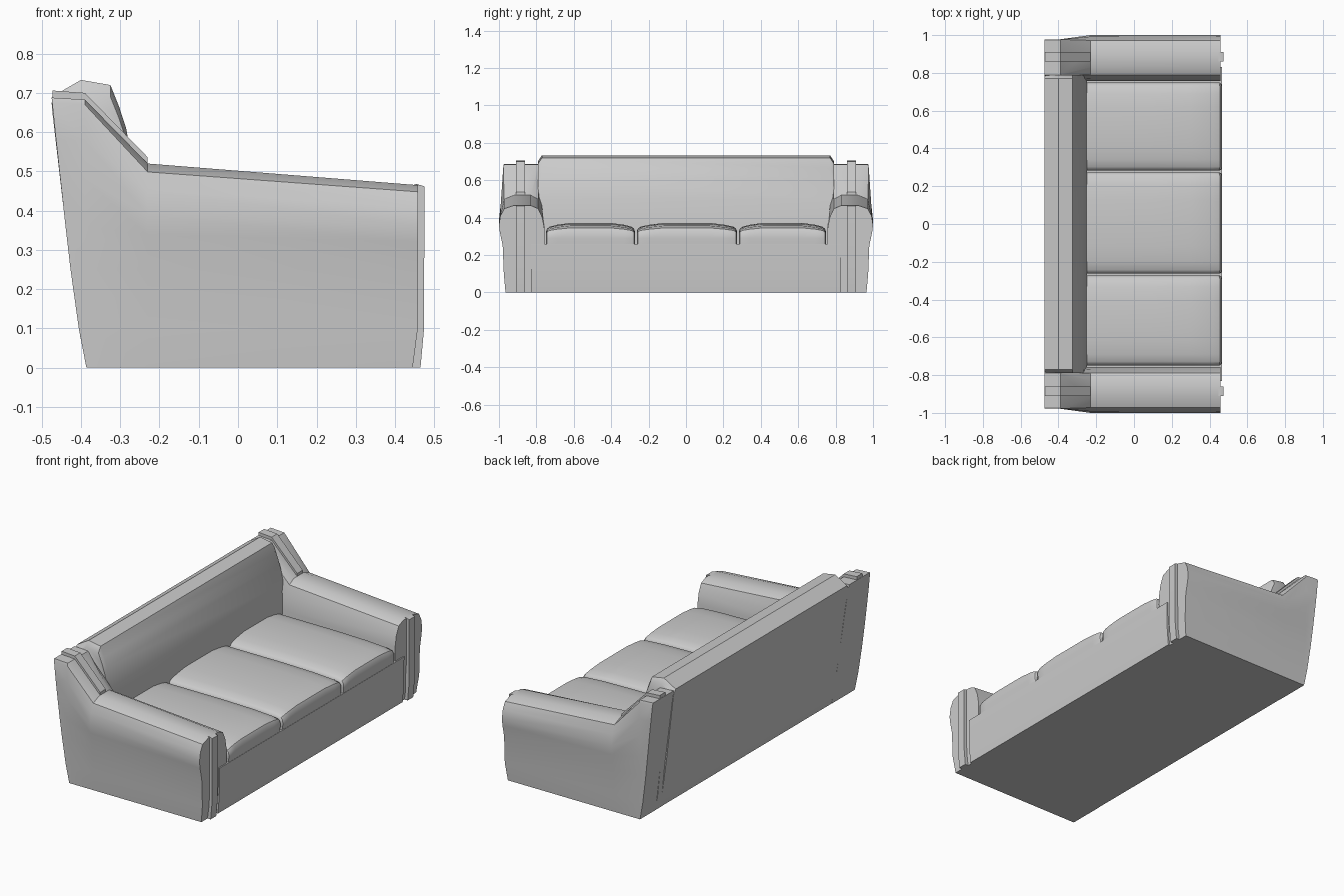
import bpy, bmesh, math

if "Cube" in bpy.data.objects:
    bpy.data.objects.remove(bpy.data.objects["Cube"])


def loft(name, sections, angle=35):
    """Skin a list of equal-length closed rings and cap both ends."""
    bm = bmesh.new()
    rings = [[bm.verts.new(p) for p in s] for s in sections]
    n = len(rings[0])
    for a, b in zip(rings, rings[1:]):
        for i in range(n):
            j = (i + 1) % n
            bm.faces.new((a[i], a[j], b[j], b[i]))
    bm.faces.new(rings[0])
    bm.faces.new(rings[-1])
    bmesh.ops.recalc_face_normals(bm, faces=bm.faces)
    me = bpy.data.meshes.new(name)
    bm.to_mesh(me)
    bm.free()
    ob = bpy.data.objects.new(name, me)
    bpy.context.collection.objects.link(ob)
    bpy.ops.object.select_all(action='DESELECT')
    ob.select_set(True)
    bpy.context.view_layer.objects.active = ob
    bpy.ops.object.shade_smooth_by_angle(angle=math.radians(angle))
    return ob


def extrude_y(name, profile, y0, y1):
    return loft(name, [[(x, y, z) for x, z in profile] for y in (y0, y1)])


def back_x(z):
    """Leaning rear surface of the sofa."""
    pts = [(0, -.385), (.08, -.402), (.28, -.43), (.69, -.475)]
    for (z0, x0), (z1, x1) in zip(pts, pts[1:]):
        if z <= z1:
            return x0 + (x1 - x0) * (z - z0) / (z1 - z0)
    return pts[-1][1]


# Base under the seat
extrude_y("base", [(-.385, 0), (.455, 0), (.463, .1), (.465, .26), (-.42, .26), (-.402, .08)], -.83, .83)

# Backrest: thick padded slab with slightly tucked ends
back_profile = [(-.385, 0), (-.402, .08), (-.43, .28), (-.474, .69), (-.44, .71), (-.40, .733),
                (-.325, .72), (-.303, .665), (-.285, .61), (-.265, .50), (-.25, .36), (-.25, 0)]
loft("backrest", [[(x, y, z - d * (z > .6)) for x, z in back_profile]
                  for y, d in ((-.79, .03), (-.77, 0), (.77, 0), (.79, .03))])

# Three crowned seat cushions
cushion_profile = [(-.27, .24), (.462, .24), (.466, .29), (.465, .325), (.455, .345),
                   (.42, .357), (.30, .367), (.10, .372), (-.27, .372)]
for name, a, b in (("left", -.748, -.273), ("middle", -.263, .273), ("right", .283, .748)):
    h, c = (b - a) / 2, (a + b) / 2
    secs = []
    for t, d, e in ((-h, .045, .012), (-h + .006, .03, .004), (-h + .02, .02, 0), (-h * .75, .01, 0),
                    (-h * .45, 0, 0), (h * .45, 0, 0), (h * .75, .01, 0), (h - .02, .02, 0),
                    (h - .006, .03, .004), (h, .045, .012)):
        secs.append([(x - e * (x > 0), c + t, z - d * max(0, (z - .29) / .082)) for x, z in cushion_profile])
    loft("seat_cushion_" + name, secs)

# Arm cross-sections (y, z): rolled front, squarer rear wing
roll = [(.965, 0), (.974, .1), (.98, .25), (.995, .32), (1.0, .36), (.992, .41), (.972, .448), (.92, .465),
        (.83, .465), (.79, .448), (.768, .40), (.757, .34), (.757, .2), (.757, 0)]
wing = [(.965, 0), (.968, .1), (.972, .25), (.975, .36), (.977, .48), (.978, .58), (.977, .67), (.973, .683),
        (.79, .683), (.785, .67), (.775, .56), (.765, .4), (.757, .2), (.757, 0)]

for side, s in (("left", -1), ("right", 1)):
    front = [(.458 - .013 * max(0, 1 - z / .1), s * y, z) for y, z in roll]
    elbow = [(-.23, s * y, z + .055 * max(0, (z - .25) / .215)) for y, z in roll]
    crest = [(max(-.39, back_x(z) + .03), s * y, z) for y, z in wing]
    rear = [(back_x(z + .006), s * y, z + .005 * (z > .6)) for y, z in wing]
    loft("arm_" + side, [front, elbow, crest, rear])

    # Raised trim bands on the arm front and on the rear wing
    y0, y1 = s * .86, s * .91
    extrude_y("front_trim_" + side, [(.43, 0), (.465, 0), (.474, .1), (.475, .462), (.455, .468), (.43, .46)], y0, y1)
    extrude_y("wing_trim_" + side, [(-.475, .67), (-.472, .706), (-.39, .70), (-.23, .536), (-.23, .515),
                                    (-.39, .67)], y0, y1)
